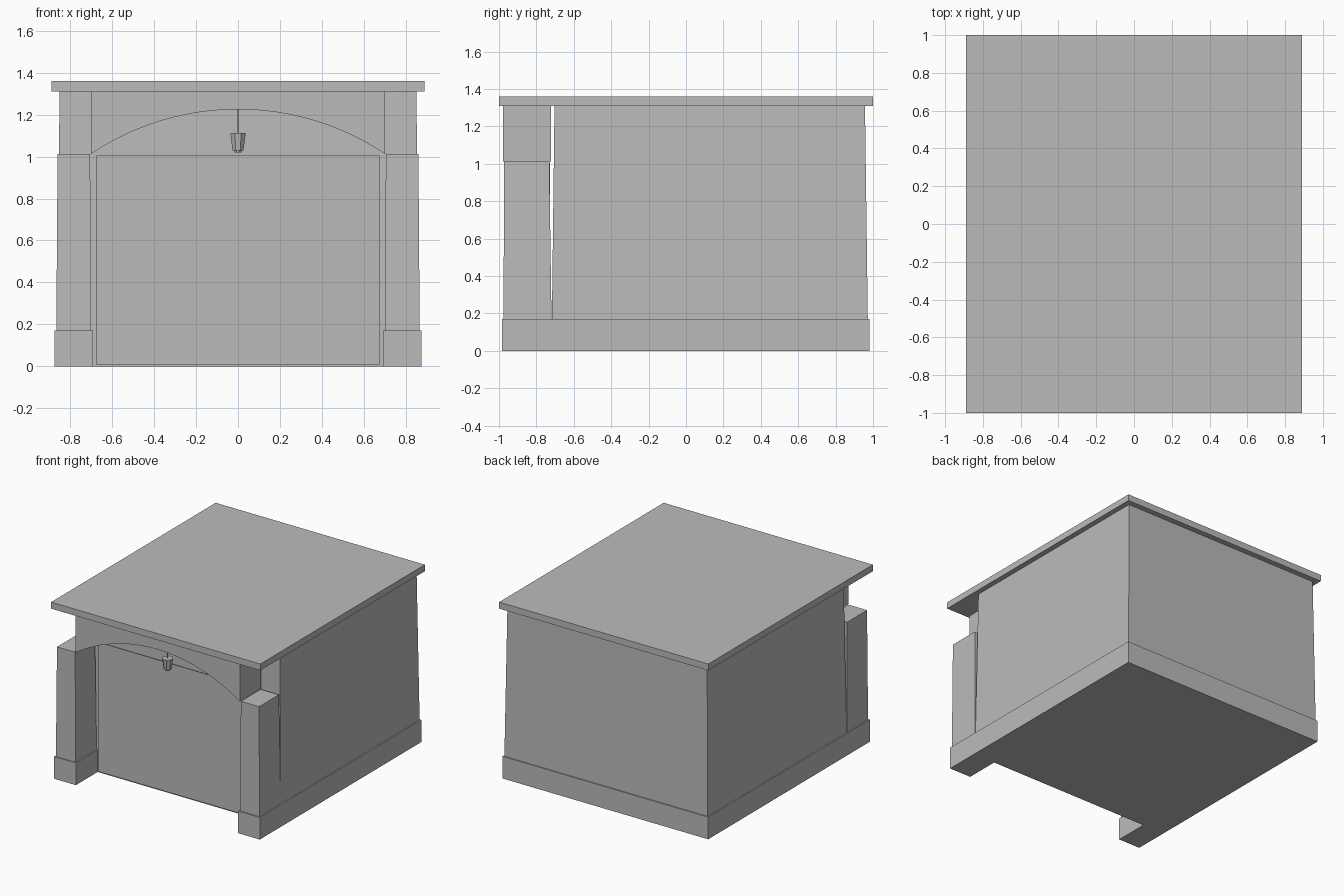
import bpy, bmesh, math
from mathutils import Matrix

cube = bpy.data.objects.get("Cube")
if cube:
    bpy.data.objects.remove(cube, do_unlink=True)

GREY = (0.5, 0.5, 0.5, 1)
mat = bpy.data.materials.new("plain grey")
mat.use_nodes = True
mat.diffuse_color = GREY
mat.node_tree.nodes["Principled BSDF"].inputs["Base Color"].default_value = GREY


def finish(name, bm):
    bmesh.ops.recalc_face_normals(bm, faces=bm.faces)
    mesh = bpy.data.meshes.new(name)
    bm.to_mesh(mesh)
    bm.free()
    mesh.materials.append(mat)
    obj = bpy.data.objects.new(name, mesh)
    bpy.context.collection.objects.link(obj)
    return obj


def tapered_box(name, bottom, top, z0, z1):
    """Box between two rectangles given as (x0, x1, y0, y1)."""
    bm = bmesh.new()
    rings = []
    for (x0, x1, y0, y1), z in ((bottom, z0), (top, z1)):
        rings.append([bm.verts.new((x, y, z))
                      for x, y in ((x0, y0), (x1, y0), (x1, y1), (x0, y1))])
    bm.faces.new(rings[0])
    bm.faces.new(rings[1])
    for i in range(4):
        j = (i + 1) % 4
        bm.faces.new((rings[0][i], rings[0][j], rings[1][j], rings[1][i]))
    return finish(name, bm)


def extrude(name, points, offset):
    """Closed profile of 3D points pushed along an offset."""
    bm = bmesh.new()
    face = bm.faces.new([bm.verts.new(p) for p in points])
    out = bmesh.ops.extrude_face_region(bm, geom=[face], use_keep_orig=True)
    verts = [v for v in out["geom"] if isinstance(v, bmesh.types.BMVert)]
    bmesh.ops.translate(bm, verts=verts, vec=offset)
    return finish(name, bm)


def frustum(name, r_low, r_high, z0, z1, y, sides=8):
    bm = bmesh.new()
    place = Matrix.Translation((0, y, (z0 + z1) / 2)) @ Matrix.Rotation(math.pi / sides, 4, "Z")
    bmesh.ops.create_cone(bm, cap_ends=True, segments=sides, radius1=r_low,
                          radius2=r_high, depth=z1 - z0, matrix=place)
    return finish(name, bm)


BASE_TOP, PILLAR_TOP, WALL_TOP = 0.17, 1.013, 1.31

# Base: U-shaped plinth with two feet reaching forward under the pillars
half = [(0.69, -0.72), (0.69, -0.985), (0.875, -0.985), (0.875, 0.98)]
outline = half + [(-x, y) for x, y in reversed(half)]
extrude("base", [(x, y, 0) for x, y in outline], (0, 0, BASE_TOP))

# Main block and flat roof
tapered_box("walls", (-0.865, 0.865, -0.717, 0.972),
            (-0.85, 0.85, -0.703, 0.957), BASE_TOP, WALL_TOP)
roof = (-0.89, 0.89, -1, 1)
tapered_box("roof", roof, roof, WALL_TOP, 1.36)

# Front pillars
for side, name in ((1, "left_pillar"), (-1, "right_pillar")):
    def rect(x0, x1, y0, y1):
        return (*sorted((side * x0, side * x1)), y0, y1)
    tapered_box(name, rect(0.70, 0.866, -0.976, -0.719),
                rect(0.705, 0.86, -0.972, -0.731), BASE_TOP, PILLAR_TOP)

# Arched beam between the pillars
HALF, APEX, STEPS = 0.70, 1.225, 24
rise = APEX - PILLAR_TOP
radius = (HALF ** 2 + rise ** 2) / (2 * rise)
sweep = math.asin(HALF / radius)
arc = []
for i in range(STEPS + 1):
    a = sweep * (2 * i / STEPS - 1)
    arc.append((radius * math.sin(a), -0.978, APEX - radius * (1 - math.cos(a))))
arch = [(-HALF, -0.978, WALL_TOP)] + arc + [(HALF, -0.978, WALL_TOP)]
extrude("arched_beam", arch, (0, 0.256, 0))

# Thin door sheet standing just in front of the wall
door = (-0.675, 0.675, -0.729, -0.726)
tapered_box("door", door, door, 0.01, 1.005)

# Hanging lamp under the arch
LAMP_Y = -0.855
frustum("lamp_cord", 0.003, 0.003, 1.11, APEX + 0.005, LAMP_Y)
frustum("lamp_shade", 0.028, 0.04, 1.03, 1.113, LAMP_Y)
frustum("lamp_bulb", 0.018, 0.02, 1.02, 1.03, LAMP_Y)
